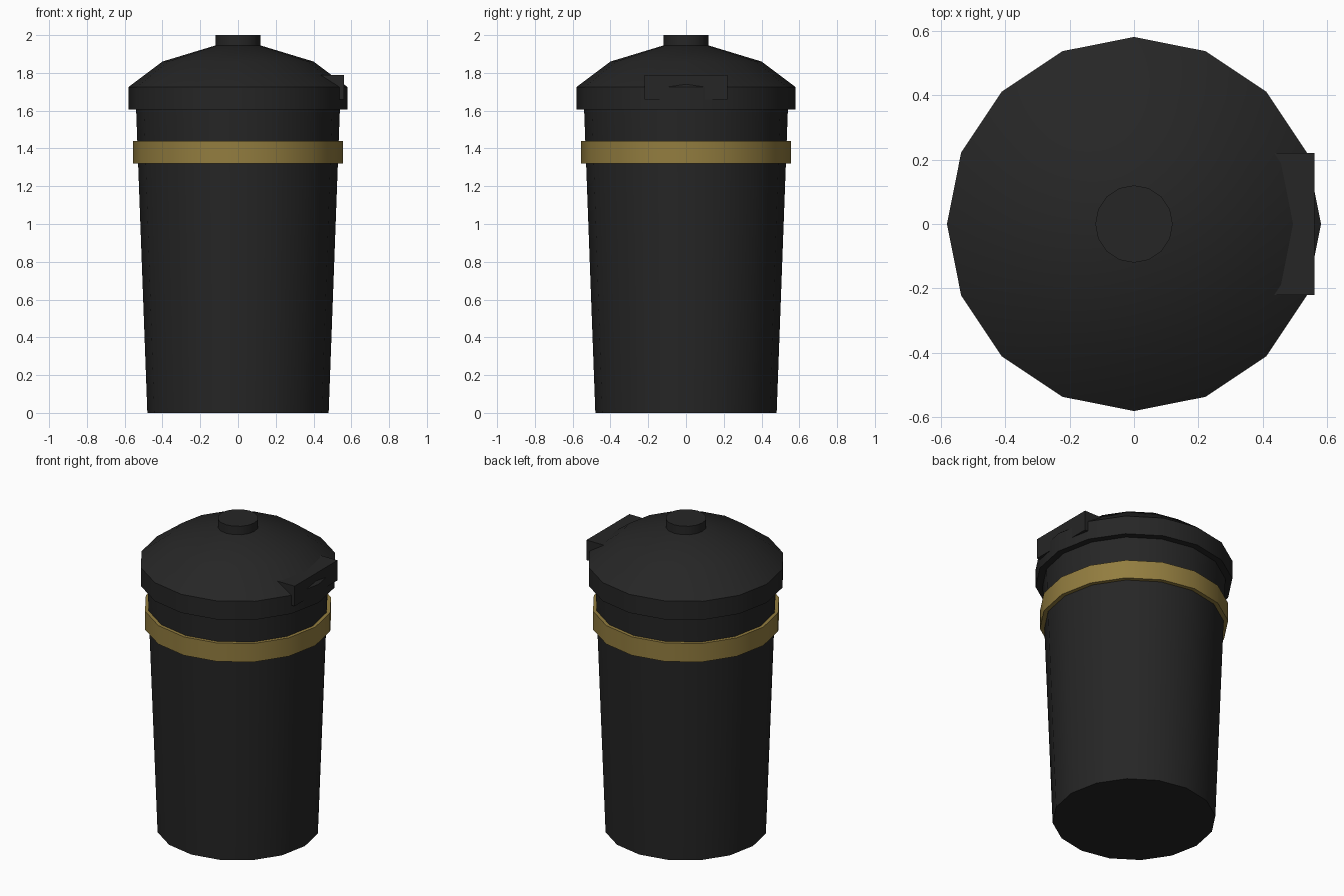
import bpy, bmesh, math

cube = bpy.data.objects.get("Cube")
if cube:
    bpy.data.objects.remove(cube, do_unlink=True)

SIDES = 16


def make_material(name, rgb):
    mat = bpy.data.materials.new(name)
    mat.use_nodes = True
    color = (*rgb, 1.0)
    mat.diffuse_color = color
    bsdf = next(n for n in mat.node_tree.nodes if n.type == 'BSDF_PRINCIPLED')
    bsdf.inputs["Base Color"].default_value = color
    bsdf.inputs["Roughness"].default_value = 0.7
    return mat


def finish(name, bm, mat, smooth=True):
    bmesh.ops.recalc_face_normals(bm, faces=bm.faces)
    mesh = bpy.data.meshes.new(name)
    bm.to_mesh(mesh)
    bm.free()
    mesh.materials.append(mat)
    obj = bpy.data.objects.new(name, mesh)
    bpy.context.collection.objects.link(obj)
    if smooth:
        bpy.ops.object.select_all(action='DESELECT')
        obj.select_set(True)
        bpy.context.view_layer.objects.active = obj
        bpy.ops.object.shade_smooth_by_angle(angle=math.radians(30))
    return obj


def lathe(name, profile, mat, closed=False):
    """Turn (radius, height) points about z; cap the ends, or close into a ring."""
    bm = bmesh.new()
    rings = []
    for r, z in profile:
        angles = [math.tau * i / SIDES for i in range(SIDES)]
        rings.append([bm.verts.new((r * math.cos(a), r * math.sin(a), z)) for a in angles])
    pairs = list(zip(rings, rings[1:]))
    if closed:
        pairs.append((rings[-1], rings[0]))
    else:
        bm.faces.new(rings[0])
        bm.faces.new(rings[-1])
    for low, high in pairs:
        for i in range(SIDES):
            j = (i + 1) % SIDES
            bm.faces.new((low[i], low[j], high[j], high[i]))
    return finish(name, bm, mat, True)


def box(name, low, high, mat):
    bm = bmesh.new()
    bmesh.ops.create_cube(bm, size=1)
    for v in bm.verts:
        v.co = [l + (c + 0.5) * (h - l) for c, l, h in zip(v.co, low, high)]
    return finish(name, bm, mat, False)


black = make_material("matte black", (0.019, 0.019, 0.019))
gold = make_material("dull gold", (0.29, 0.205, 0.05))

# Tapered body
lathe("body", [(0.48, 0), (0.54, 1.62)], black)

# Band around the body
lathe("band", [(0.52, 1.32), (0.555, 1.32), (0.555, 1.44), (0.52, 1.44)], gold, closed=True)

# Lid with a straight rim and domed top
lathe("lid", [(0.58, 1.605), (0.58, 1.725), (0.40, 1.86), (0.12, 1.945)], black)

# Knob on the lid
lathe("knob", [(0.12, 1.93), (0.12, 2.0)], black)

# Latch block on the left side of the lid
box("lid_latch", (0.40, -0.22, 1.66), (0.56, 0.22, 1.79), black)
